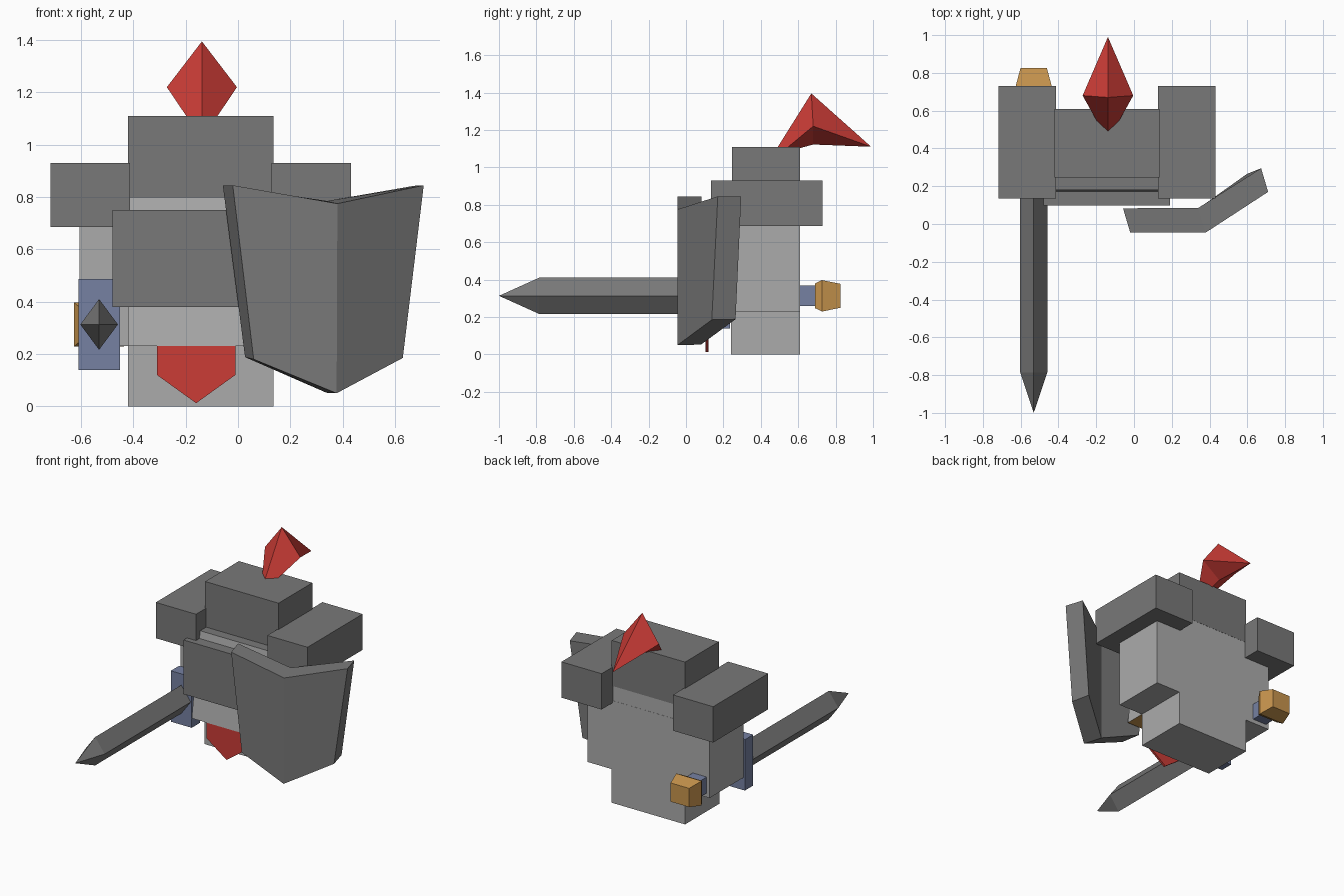
import bpy, bmesh
from mathutils import Vector

if "Cube" in bpy.data.objects:
    bpy.data.objects.remove(bpy.data.objects["Cube"])

def mat(name, rgb):
    m = bpy.data.materials.new(name)
    m.diffuse_color = (*rgb, 1)
    m.use_nodes = True
    m.node_tree.nodes["Principled BSDF"].inputs["Base Color"].default_value = m.diffuse_color
    return m

STEEL = mat("dark steel", (0.19, 0.19, 0.19))
LIGHT = mat("light steel", (0.41, 0.41, 0.41))
RED = mat("red", (0.60, 0.045, 0.037))
BLUE = mat("slate blue", (0.18, 0.22, 0.36))
GOLD = mat("gold", (0.58, 0.30, 0.075))

def finish(name, bm, *mats):
    bmesh.ops.recalc_face_normals(bm, faces=bm.faces)
    me = bpy.data.meshes.new(name)
    bm.to_mesh(me)
    bm.free()
    ob = bpy.data.objects.new(name, me)
    bpy.context.collection.objects.link(ob)
    for m in mats:
        me.materials.append(m)
    return ob

def loft(name, rings, *mats):
    """Skin closed rings of equal length; one-point rings become tips."""
    bm = bmesh.new()
    rs = [[bm.verts.new(p) for p in r] for r in rings]
    for a, b in zip(rs, rs[1:]):
        n = max(len(a), len(b))
        for i in range(n):
            j = (i + 1) % n
            vs = [a[i % len(a)], a[j % len(a)], b[j % len(b)], b[i % len(b)]]
            bm.faces.new(list(dict.fromkeys(vs)))
    for r in (rs[0], rs[-1]):
        if len(r) > 2:
            bm.faces.new(r)
    return finish(name, bm, *mats)

def box(name, x, y, z, m):
    rings = [[(x[0], y[0], h), (x[1], y[0], h), (x[1], y[1], h), (x[0], y[1], h)] for h in z]
    return loft(name, rings, m)

CX = -0.1425  # body centre line

# Body, legs and helmet
box("legs", (-0.42, 0.135), (0.24, 0.61), (0, 0.24), LIGHT)
box("torso", (-0.605, 0.32), (0.24, 0.61), (0.23, 0.70), LIGHT)
box("neck", (-0.419, 0.134), (0.245, 0.609), (0.69, 0.80), LIGHT)
box("helmet", (-0.42, 0.135), (0.245, 0.61), (0.80, 1.11), STEEL)

# Shoulder guards, mirrored about the centre line
for side, s in (("left", 1), ("right", -1)):
    xs = sorted((CX + s * 0.27, CX + s * 0.574))
    box(side + "_shoulder_guard", xs, (0.135, 0.73), (0.685, 0.93), STEEL)

# Flared front of the body: steel ledge on top, gold underside
front = loft("body_front", [
    [(-0.42, f, z), (0.135, f, z), (0.135, 0.245, z), (-0.42, 0.245, z)]
    for f, z in ((0.10, 0.23), (0.18, 0.80))], LIGHT, STEEL, GOLD)
for p in front.data.polygons:
    p.material_index = 1 if p.normal.z > 0.9 else 2 if p.normal.z < -0.9 else 0
box("chest_plate", (-0.48, 0.19), (0.098, 0.176), (0.38, 0.75), STEEL)

# Pointed cloth hanging from the belt line
cloth = [(-0.31, 0.232), (-0.31, 0.12), (-0.16, 0.012), (-0.01, 0.12), (-0.01, 0.232)]
loft("front_cloth", [[(x, y, z) for x, z in cloth] for y in (0.105, 0.12)], RED)

# Plume: diamond sections from the helmet to the back tip
def plume_ring(half, top, side, bottom):
    return [(-0.138, *top), (-0.138 + half, *side), (-0.138, *bottom), (-0.138 - half, *side)]
loft("plume", [
    plume_ring(0.053, (0.485, 1.10), (0.535, 1.10), (0.60, 1.10)),
    plume_ring(0.134, (0.67, 1.395), (0.68, 1.22), (0.68, 1.122)),
    [(-0.138, 0.99, 1.11)]], RED)

# Sword along y
SX, SZ = -0.531, 0.313
def section(y, hx, hz, diamond=False):
    c = ((-1, 0), (0, -1), (1, 0), (0, 1)) if diamond else ((-1, -1), (1, -1), (1, 1), (-1, 1))
    return [(SX + a * hx, y, SZ + b * hz) for a, b in c]
loft("sword_blade", [section(0.16, 0.072, 0.097, True), section(-0.785, 0.072, 0.097, True),
                     [(SX, -1.0, SZ)]], STEEL)
loft("sword_guard", [section(y, 0.079, 0.174) for y in (0.145, 0.235)], BLUE)
loft("sword_grip", [section(y, 0.053, 0.055) for y in (0.2, 0.70)], BLUE)
loft("sword_pommel", [section(0.69, 0.075, 0.066), section(0.727, 0.096, 0.084),
                      section(0.825, 0.07, 0.064)], GOLD)

# Shield: two panels folded along the middle, rings run left to right
loft("shield", [
    [(-0.02, -0.045, 0.845), (0.06, -0.045, 0.18), (0.027, 0.08, 0.188), (-0.058, 0.083, 0.845)],
    [(0.38, -0.045, 0.775), (0.377, -0.045, 0.05), (0.338, 0.08, 0.052), (0.34, 0.085, 0.785)],
    [(0.71, 0.17, 0.845), (0.63, 0.138, 0.185), (0.598, 0.265, 0.188), (0.673, 0.295, 0.843)]], STEEL)
